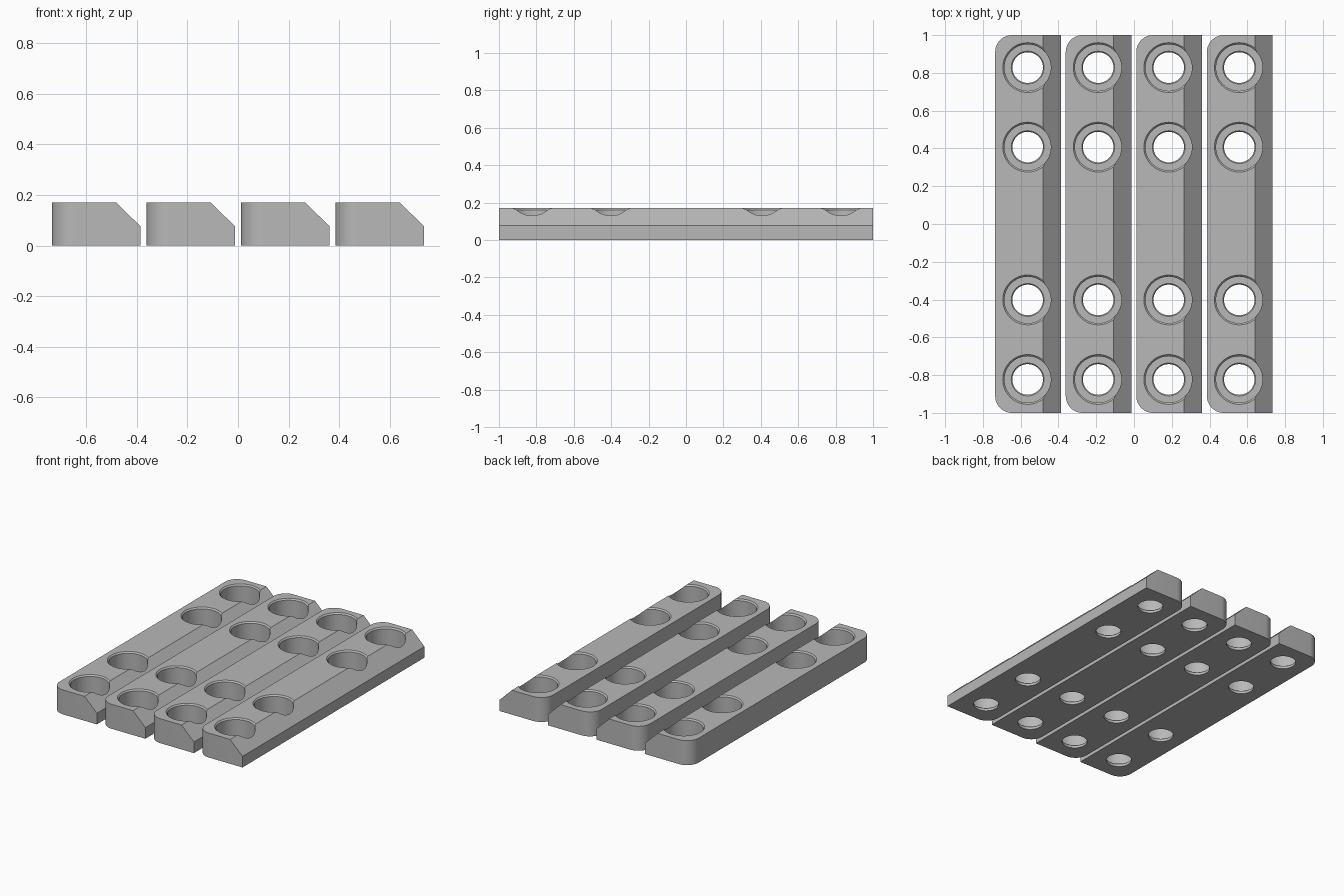
import bpy, bmesh, math

if "Cube" in bpy.data.objects:
    bpy.data.objects.remove(bpy.data.objects["Cube"])

W, H, PITCH, R = 0.349, 0.17, 0.3735, 0.09
HOLE_X = 0.172
HOLE_Y = (-0.823, -0.402, 0.407, 0.828)

grey = bpy.data.materials.new("plain grey")
grey.diffuse_color = (0.48, 0.48, 0.48, 1)
grey.use_nodes = True
grey.node_tree.nodes["Principled BSDF"].inputs["Base Color"].default_value = grey.diffuse_color


def new_object(name, bm):
    bmesh.ops.recalc_face_normals(bm, faces=bm.faces)
    mesh = bpy.data.meshes.new(name)
    bm.to_mesh(mesh)
    bm.free()
    mesh.materials.append(grey)
    obj = bpy.data.objects.new(name, mesh)
    bpy.context.collection.objects.link(obj)
    return obj


def make_bar(name, x0):
    # outline with two rounded corners on the left
    pts = [(W, -1), (W, 1)]
    for cy, start in ((1 - R, 90), (-1 + R, 180)):
        for i in range(13):
            a = math.radians(start + 90 * i / 12)
            pts.append((R + R * math.cos(a), cy + R * math.sin(a)))
    bm = bmesh.new()
    face = bm.faces.new([bm.verts.new((x0 + x, y, 0)) for x, y in pts])
    ext = bmesh.ops.extrude_face_region(bm, geom=[face])
    top = [v for v in ext["geom"] if isinstance(v, bmesh.types.BMVert)]
    bmesh.ops.translate(bm, verts=top, vec=(0, 0, H))
    # sloped right edge
    cut = bmesh.ops.bisect_plane(
        bm, geom=bm.verts[:] + bm.edges[:] + bm.faces[:],
        plane_co=(x0 + W, 0, 0.077), plane_no=(0.093, 0, 0.095), clear_outer=True)
    edges = [e for e in cut["geom_cut"] if isinstance(e, bmesh.types.BMEdge)]
    bmesh.ops.contextual_create(bm, geom=edges)
    return new_object(name, bm)


def make_cutter(x0):
    # stepped holes: through hole, wide bore and chamfered rims
    profile = [(0.081, -0.05), (0.081, 0.018), (0.087, 0.024), (0.123, 0.024),
               (0.123, H - 0.009), (0.132, H), (0.132, H + 0.05)]
    n = 48
    bm = bmesh.new()
    for y in HOLE_Y:
        rings = [[bm.verts.new((x0 + HOLE_X + r * math.cos(math.tau * i / n),
                                y + r * math.sin(math.tau * i / n), z))
                  for i in range(n)] for r, z in profile]
        for a, b in zip(rings, rings[1:]):
            for i in range(n):
                j = (i + 1) % n
                bm.faces.new((a[i], a[j], b[j], b[i]))
        bm.faces.new(rings[0][::-1])
        bm.faces.new(rings[-1])
    return new_object("hole_cutter", bm)


for k in range(4):
    x0 = -0.735 + k * PITCH
    bar = make_bar(f"bar_{k + 1}", x0)
    cutter = make_cutter(x0)
    cutter.hide_render = True
    mod = bar.modifiers.new("holes", "BOOLEAN")
    mod.operation = "DIFFERENCE"
    mod.solver = "EXACT"
    mod.object = cutter
    bpy.ops.object.select_all(action="DESELECT")
    bar.select_set(True)
    bpy.context.view_layer.objects.active = bar
    bpy.ops.object.modifier_apply(modifier=mod.name)
    bpy.data.objects.remove(cutter)
    bpy.ops.object.shade_smooth_by_angle(angle=math.radians(30))
